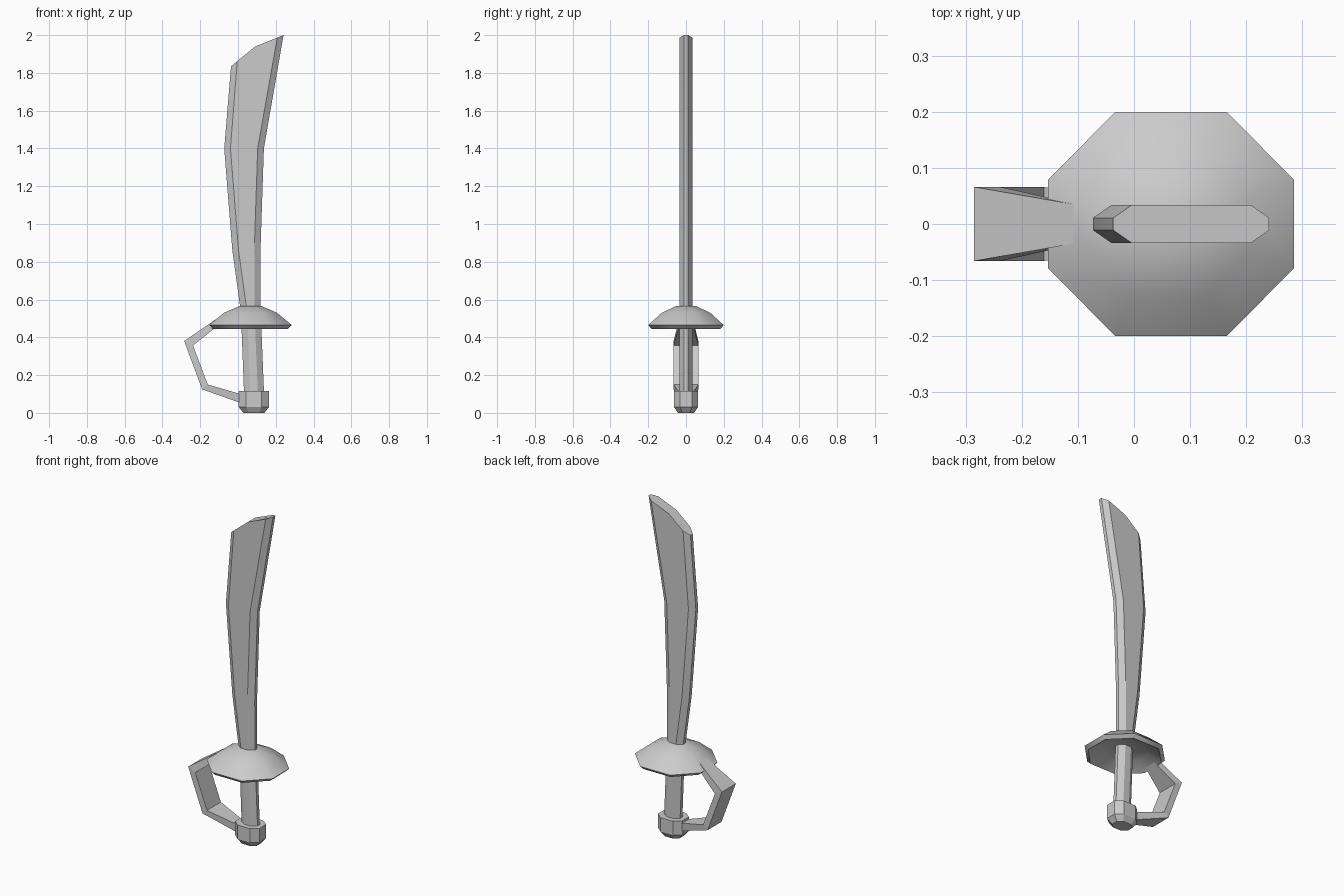
import bpy, bmesh

if "Cube" in bpy.data.objects:
    bpy.data.objects.remove(bpy.data.objects["Cube"])


def loft(name, rings, smooth=None):
    """Skin a list of equal-length point rings and cap both ends."""
    bm = bmesh.new()
    rows = [[bm.verts.new(p) for p in ring] for ring in rings]
    n = len(rows[0])
    for a, b in zip(rows, rows[1:]):
        for i in range(n):
            j = (i + 1) % n
            bm.faces.new((a[i], a[j], b[j], b[i]))
    bm.faces.new(rows[0][::-1])
    bm.faces.new(rows[-1])
    bmesh.ops.recalc_face_normals(bm, faces=bm.faces[:])
    mesh = bpy.data.meshes.new(name)
    bm.to_mesh(mesh)
    bm.free()
    ob = bpy.data.objects.new(name, mesh)
    bpy.context.collection.objects.link(ob)
    if smooth:
        bpy.ops.object.select_all(action='DESELECT')
        bpy.context.view_layer.objects.active = ob
        ob.select_set(True)
        bpy.ops.object.shade_smooth_by_angle(angle=smooth)
    return ob


def bar(x0, x1, z, y=0.034, inset=0.033, edge=0.011):
    """Flat bar section with bevelled edges; z is (left, middle, right)."""
    w = x1 - x0
    half = []
    for t, h in ((0, edge), (inset / w, y), (0.46, y), (1 - inset / w, y), (1, edge)):
        if t < 0.46:
            zz = z[0] + (z[1] - z[0]) * t / 0.46
        else:
            zz = z[1] + (z[2] - z[1]) * (t - 0.46) / 0.54
        half.append((x0 + w * t, h, zz))
    return half + [(x, -h, zz) for x, h, zz in reversed(half)]


def octagon(cx, hx, hy, fx, fy, z):
    """Octagon with half sizes hx, hy and half flats fx, fy."""
    return [(cx + x, y, z) for x, y in (
        (hx, -fy), (hx, fy), (fx, hy), (-fx, hy),
        (-hx, fy), (-hx, -fy), (-fx, -hy), (fx, -hy))]


# Blade, curved with a slanted tip
loft("blade", [
    bar(0.015, 0.12, (0.5,) * 3),
    bar(0.01, 0.12, (0.57,) * 3),
    bar(-0.03, 0.119, (0.86,) * 3),
    bar(-0.073, 0.137, (1.4,) * 3),
    bar(-0.037, 0.241, (1.835, 1.94, 2.0)),
], 0.55)

# Grip
loft("grip", [bar(0.032, 0.138, (0.1,) * 3), bar(0.016, 0.121, (0.52,) * 3)], 0.55)

# Pommel
loft("pommel", [
    octagon(0.084, 0.055, 0.043, 0.028, 0.02, 0),
    octagon(0.084, 0.081, 0.064, 0.041, 0.031, 0.032),
    octagon(0.084, 0.081, 0.064, 0.041, 0.031, 0.116),
])

# Domed hand guard, hollow underneath
loft("hand_guard", [octagon(0.066, 0.219 * s, 0.2 * s, 0.099 * s, 0.079 * s, z)
                    for s, z in ((0.25, 0.495), (0.6, 0.485), (0.91, 0.445),
                                 (1, 0.465), (0.64, 0.53), (0.25, 0.567))], 0.7)

# Knuckle bow: outer point, inner point, half width
path = [((-0.072, 0.527), (-0.072, 0.49), 0.029),
        ((-0.285, 0.38), (-0.238, 0.357), 0.066),
        ((-0.19, 0.125), (-0.16, 0.15), 0.066),
        ((0.02, 0.05), (0.02, 0.098), 0.03)]
loft("knuckle_bow", [[(o[0], -h, o[1]), (o[0], h, o[1]), (i[0], h, i[1]), (i[0], -h, i[1])]
                     for o, i, h in path])
